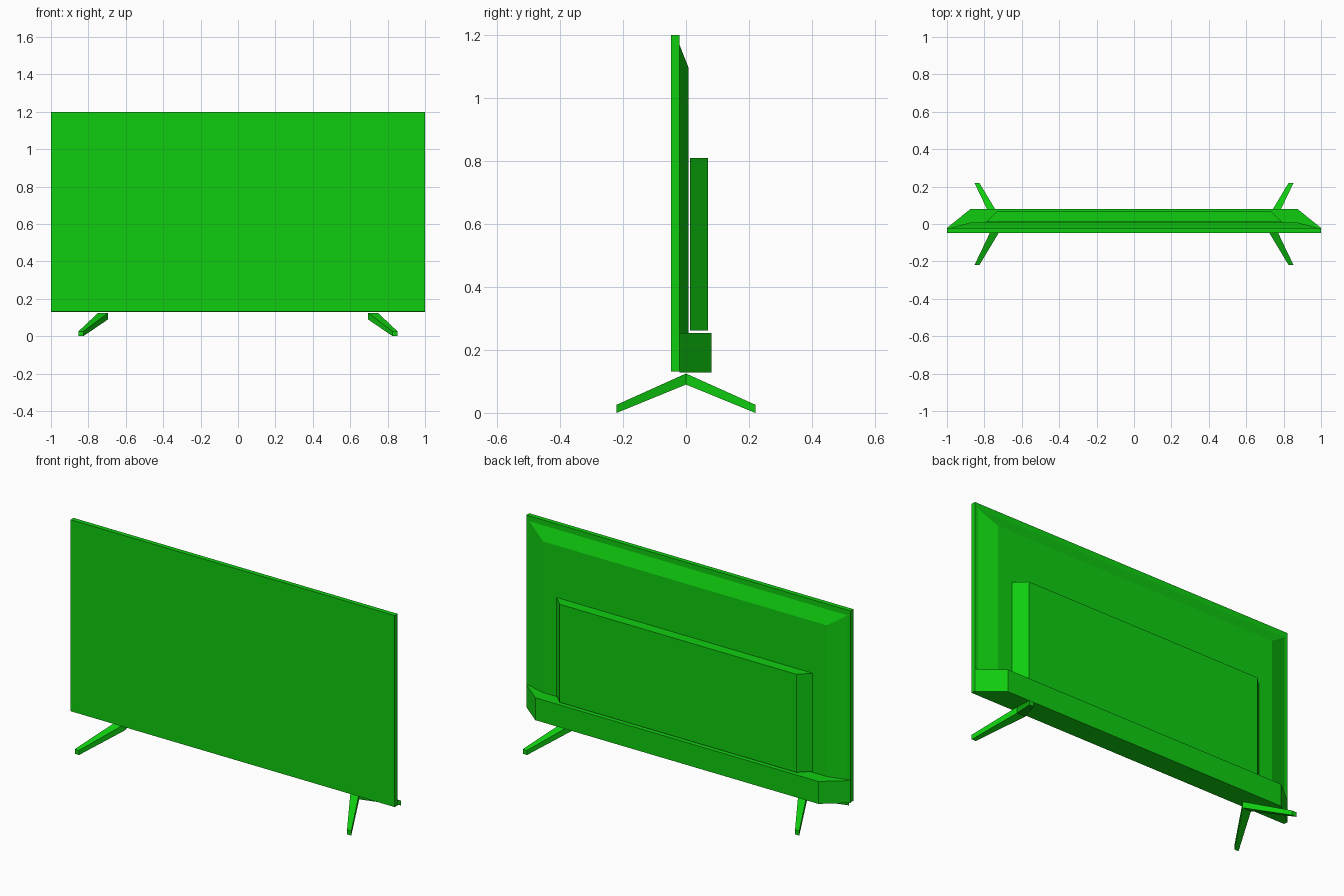
import bpy
import bmesh

if "Cube" in bpy.data.objects:
    bpy.data.objects.remove(bpy.data.objects["Cube"])

green = bpy.data.materials.new("green")
green.diffuse_color = (0.005, 0.61, 0.005, 1)
green.use_nodes = True
green.node_tree.nodes["Principled BSDF"].inputs["Base Color"].default_value = green.diffuse_color


def loft(name, rings):
    """Skin a series of equal-length rings and cap both ends."""
    bm = bmesh.new()
    loops = [[bm.verts.new(p) for p in ring] for ring in rings]
    for a, b in zip(loops, loops[1:]):
        for i in range(len(a)):
            j = (i + 1) % len(a)
            bm.faces.new((a[i], a[j], b[j], b[i]))
    bm.faces.new(loops[0])
    bm.faces.new(loops[-1])
    bmesh.ops.recalc_face_normals(bm, faces=bm.faces)
    mesh = bpy.data.meshes.new(name)
    bm.to_mesh(mesh)
    bm.free()
    mesh.materials.append(green)
    obj = bpy.data.objects.new(name, mesh)
    bpy.context.collection.objects.link(obj)
    return obj


def plate(y, half_width, z0, z1):
    """Upright rectangle centred on x = 0."""
    w = half_width
    return [(-w, y, z0), (w, y, z0), (w, y, z1), (-w, y, z1)]


# Flat screen slab
loft("screen", [plate(-0.047, 1, 0.132, 1.2), plate(-0.021, 1, 0.132, 1.2)])

# Bevelled rear shell, its lower end hidden in the housing
loft("rear_shell", [plate(-0.021, 0.98, 0.2, 1.17), plate(0.008, 0.875, 0.2, 1.097)])

# Raised rear panel with slanted ends
loft("rear_panel", [plate(0.012, 0.79, 0.262, 0.809), plate(0.07, 0.73, 0.262, 0.809)])

# Lower housing with slanted ends
loft("lower_housing", [plate(-0.021, 1, 0.129, 0.254), plate(0.081, 0.873, 0.129, 0.254)])


def leg_section(side, y, x_in, x_out, z0, z1):
    a, b = side * x_in, side * x_out
    return [(a, y, z0), (b, y, z0), (b, y, z1), (a, y, z1)]


# Splayed, tapering V legs
for side, label in ((-1, "left"), (1, "right")):
    loft(label + "_leg", [
        leg_section(side, -0.22, 0.827, 0.853, 0.0, 0.026),
        leg_section(side, 0, 0.695, 0.748, 0.09, 0.125),
        leg_section(side, 0.22, 0.827, 0.853, 0.0, 0.026),
    ])
